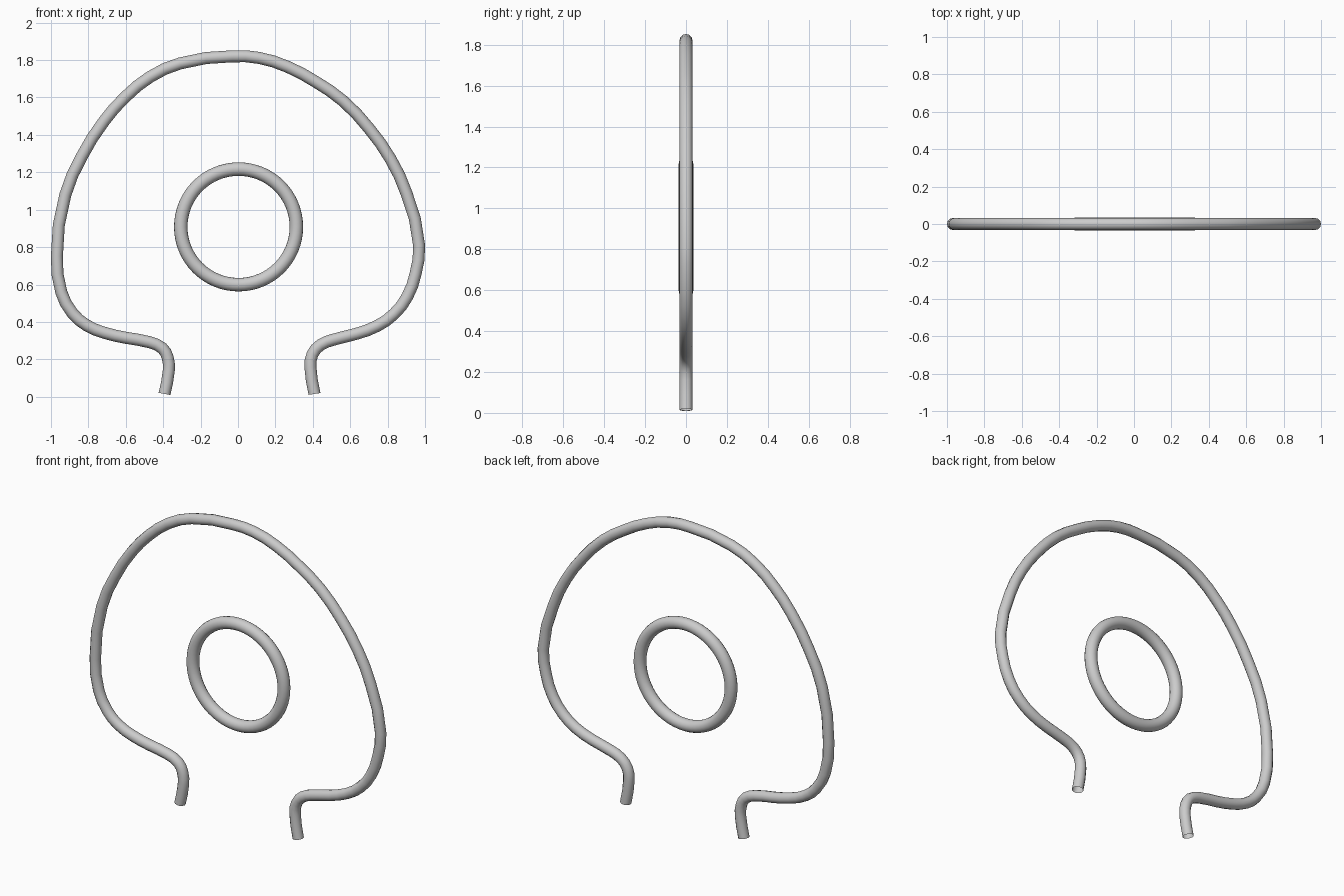
import bpy
import math

if "Cube" in bpy.data.objects:
    bpy.data.objects.remove(bpy.data.objects["Cube"])

TUBE_R = 0.032


def smooth(obj):
    bpy.ops.object.select_all(action='DESELECT')
    obj.select_set(True)
    bpy.context.view_layer.objects.active = obj
    bpy.ops.object.shade_smooth_by_angle(angle=math.radians(40))


def bent_tube(name, path, radius):
    """Open-ended round tube swept along an (x, z) path."""
    curve = bpy.data.curves.new(name, 'CURVE')
    curve.dimensions = '3D'
    curve.resolution_u = 2
    curve.bevel_depth = radius
    curve.bevel_resolution = 4
    curve.use_fill_caps = False
    spline = curve.splines.new('BEZIER')
    spline.bezier_points.add(len(path) - 1)
    for point, (x, z) in zip(spline.bezier_points, path):
        point.co = (x, 0, z)
        point.handle_left_type = point.handle_right_type = 'AUTO'
    obj = bpy.data.objects.new(name, curve)
    bpy.context.collection.objects.link(obj)
    bpy.ops.object.select_all(action='DESELECT')
    obj.select_set(True)
    bpy.context.view_layer.objects.active = obj
    bpy.ops.object.convert(target='MESH')
    smooth(bpy.context.object)


# Outer loop: slightly uneven arch with inturned feet
loop_path = [
    (-0.393, 0.015), (-0.370, 0.14), (-0.376, 0.21), (-0.405, 0.260),
    (-0.475, 0.292), (-0.60, 0.315), (-0.715, 0.342), (-0.810, 0.382),
    (-0.885, 0.447), (-0.945, 0.56), (-0.968, 0.755), (-0.923, 1.08),
    (-0.835, 1.285), (-0.715, 1.475), (-0.60, 1.605), (-0.47, 1.710),
    (-0.31, 1.782), (-0.03, 1.820), (0.11, 1.812), (0.265, 1.764),
    (0.415, 1.684), (0.56, 1.583), (0.70, 1.435), (0.815, 1.272),
    (0.90, 1.09), (0.968, 0.81), (0.950, 0.66), (0.905, 0.535),
    (0.835, 0.443), (0.745, 0.379), (0.635, 0.337), (0.510, 0.305),
    (0.440, 0.276), (0.398, 0.227), (0.387, 0.16), (0.409, 0.015),
]
bent_tube("outer_loop", loop_path, TUBE_R)

# Round ring floating in the middle
bpy.ops.mesh.primitive_torus_add(
    location=(0.003, 0, 0.908), rotation=(math.pi / 2, 0, 0),
    major_segments=64, minor_segments=16,
    major_radius=0.309, minor_radius=0.036)
ring = bpy.context.object
ring.name = "centre_ring"
smooth(ring)
